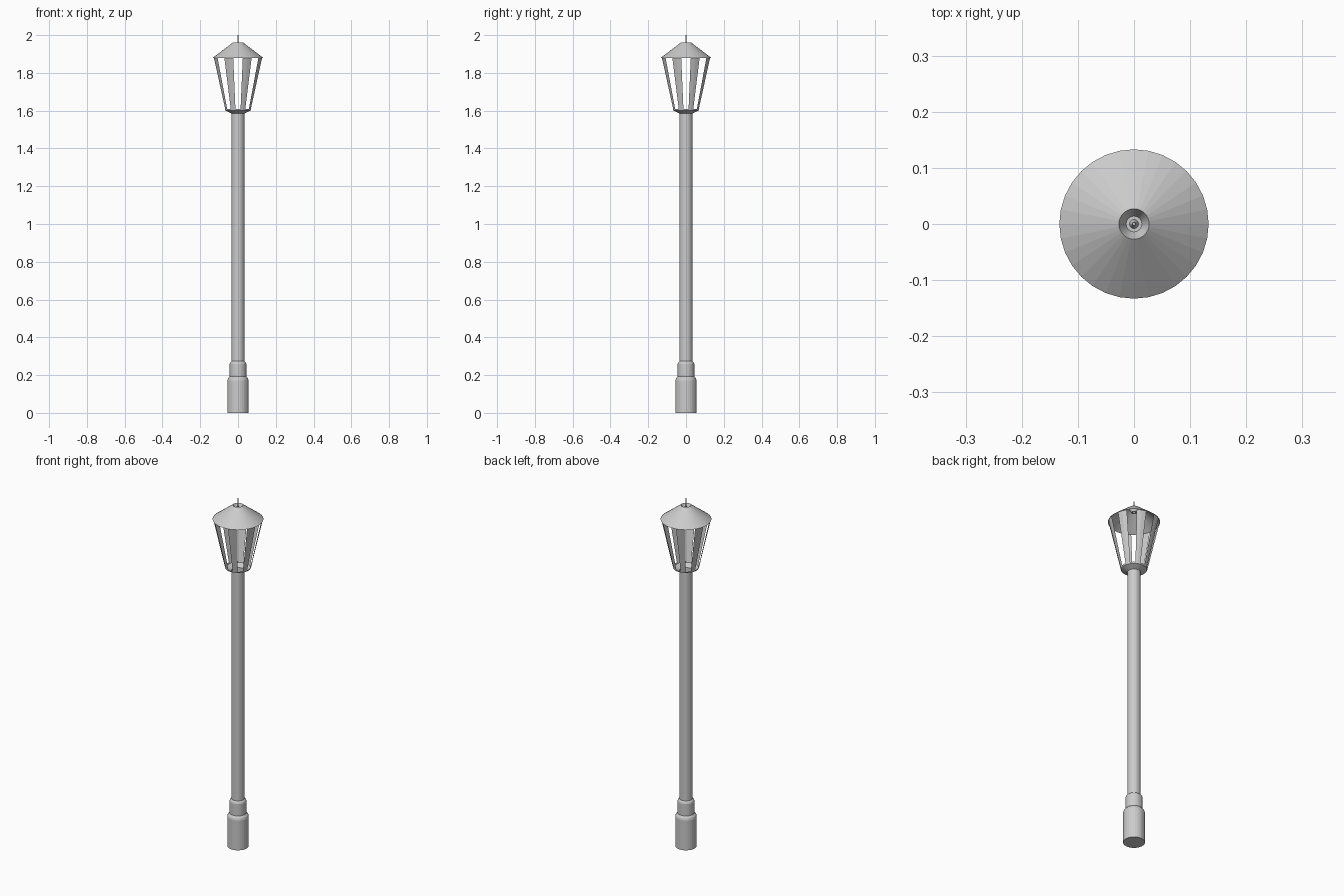
import bpy, bmesh
from math import cos, sin, pi

if "Cube" in bpy.data.objects:
    bpy.data.objects.remove(bpy.data.objects["Cube"])

SEG = 32  # sides of every round part


def lathe(name, profile, cap_start=False, cap_end=False, keep=lambda i: True):
    """Revolve (radius, z) points about z; keep(i) selects which sides are built."""
    bm = bmesh.new()
    rings = [[bm.verts.new((r * cos(2 * pi * i / SEG), r * sin(2 * pi * i / SEG), z))
              for i in range(SEG)] for r, z in profile]
    for a, b in zip(rings, rings[1:]):
        for i in range(SEG):
            if keep(i):
                j = (i + 1) % SEG
                bm.faces.new((a[i], a[j], b[j], b[i]))
    if cap_start:
        bm.faces.new(rings[0][::-1])
    if cap_end:
        bm.faces.new(rings[-1])
    bmesh.ops.delete(bm, geom=[v for v in bm.verts if not v.link_faces], context='VERTS')
    mesh = bpy.data.meshes.new(name)
    bm.to_mesh(mesh)
    bm.free()
    obj = bpy.data.objects.new(name, mesh)
    bpy.context.collection.objects.link(obj)
    return obj


# Stepped base, closed underneath
lathe("base", [(0.056, 0), (0.056, 0.172), (0.053, 0.182), (0.044, 0.192),
               (0.044, 0.26), (0.041, 0.268), (0.034, 0.274)], cap_start=True)

# Hollow post flaring into the open lantern dish
lathe("post_and_dish", [(0.034, 0.274), (0.034, 1.585), (0.066, 1.6), (0.068, 1.608)])

# Eight sheet bars, each two sides wide with two-side gaps
lathe("lantern_bars", [(0.068, 1.604), (0.130, 1.88)], keep=lambda i: i % 4 in (1, 2))

# Conical roof, open below, with a sunken funnel carrying the spike
lathe("roof", [(0.133, 1.88), (0.027, 1.961), (0.014, 1.935), (0.008, 1.935)])
lathe("spike", [(0.008, 1.935), (0.004, 1.95), (0.003, 2.0)], cap_end=True)
